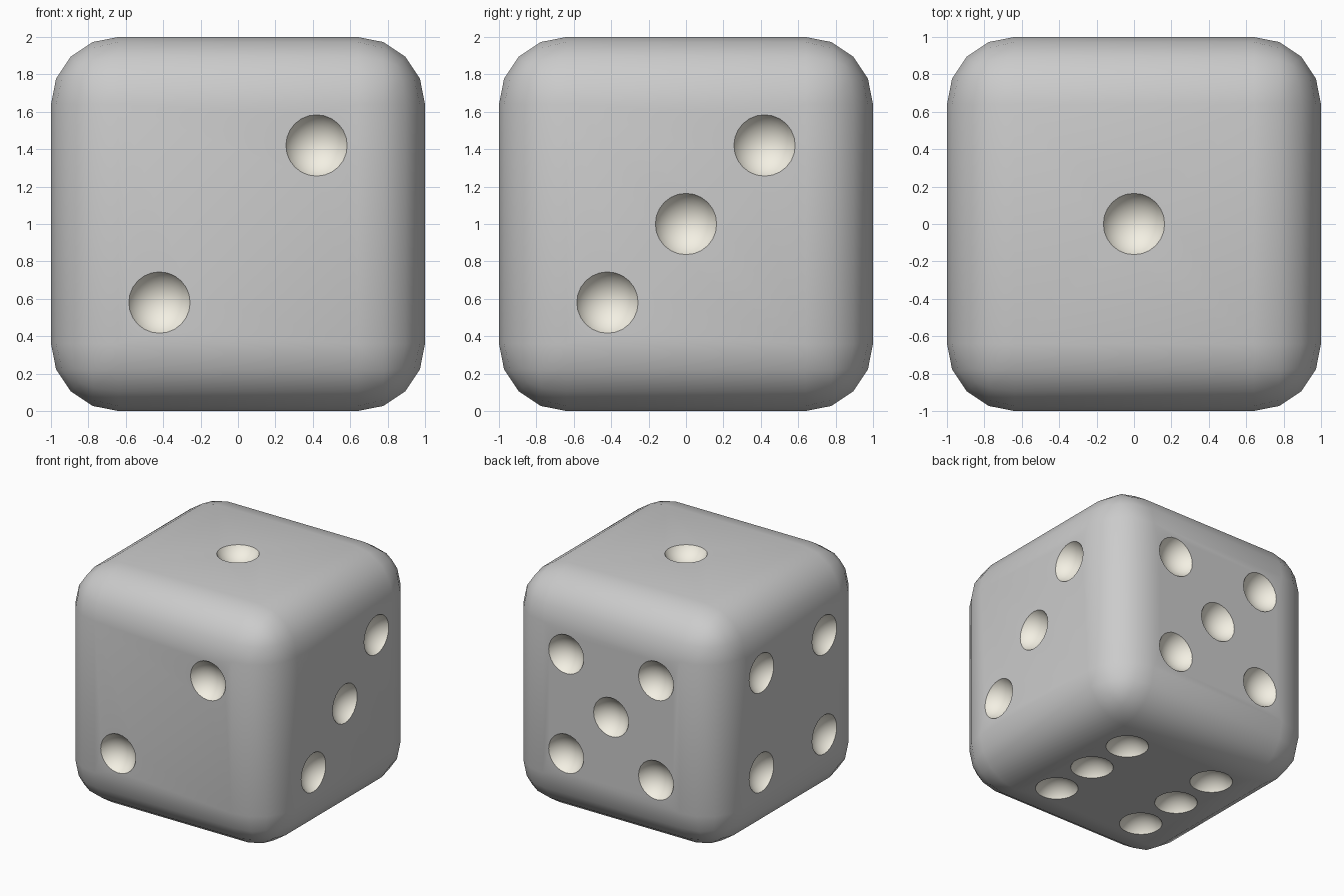
import bpy, bmesh, math
from mathutils import Vector, Matrix

if "Cube" in bpy.data.objects:
    bpy.data.objects.remove(bpy.data.objects["Cube"])

P = 0.42                      # pip spacing from face centre
PIP_R, BALL_R = 0.165, 0.188  # rim radius, cutter sphere radius
LIFT = math.sqrt(BALL_R ** 2 - PIP_R ** 2)

diag = [(-P, -P), (P, P)]
four = diag + [(-P, P), (P, -P)]
# face normal, in-face u axis, in-face v axis, pip layout
FACES = [
    ((0, 0, 1), (1, 0, 0), (0, 1, 0), [(0, 0)]),
    ((0, -1, 0), (1, 0, 0), (0, 0, 1), diag),
    ((1, 0, 0), (0, 1, 0), (0, 0, 1), diag + [(0, 0)]),
    ((-1, 0, 0), (0, 1, 0), (0, 0, 1), four),
    ((0, 1, 0), (1, 0, 0), (0, 0, 1), four + [(0, 0)]),
    ((0, 0, -1), (1, 0, 0), (0, 1, 0), four + [(-P, 0), (P, 0)]),
]


def new_object(name, bm):
    mesh = bpy.data.meshes.new(name)
    bm.to_mesh(mesh)
    bm.free()
    obj = bpy.data.objects.new(name, mesh)
    bpy.context.collection.objects.link(obj)
    return obj


cream = bpy.data.materials.new("pip_cream")
cream.diffuse_color = (0.9, 0.87, 0.77, 1)
cream.use_nodes = True
cream.node_tree.nodes["Principled BSDF"].inputs["Base Color"].default_value = cream.diffuse_color

# rounded cube body
bm = bmesh.new()
bmesh.ops.create_cube(bm, size=2, matrix=Matrix.Translation((0, 0, 1)))
bmesh.ops.bevel(bm, geom=bm.edges[:], offset=0.36, segments=4,
                profile=0.5, affect='EDGES')
die = new_object("die_body", bm)

# pip cutters: one sphere per pip, poles along the face normal
bm = bmesh.new()
for n, u, v, layout in FACES:
    n, u, v = Vector(n), Vector(u), Vector(v)
    turn = n.to_track_quat('Z', 'Y').to_matrix().to_4x4()
    for a, b in layout:
        pos = Vector((0, 0, 1)) + n * (1 + LIFT) + u * a + v * b
        bmesh.ops.create_uvsphere(bm, u_segments=24, v_segments=16, radius=BALL_R,
                                  matrix=Matrix.Translation(pos) @ turn)
for f in bm.faces:
    f.material_index = 1
cutter = new_object("pip_cutter", bm)
cutter.hide_render = True

# slot 0 stays plain grey, slot 1 is the pip colour
for obj in (die, cutter):
    obj.data.materials.append(None)
    obj.data.materials.append(cream)

# carve the pips
cut = die.modifiers.new("pips", 'BOOLEAN')
cut.operation = 'DIFFERENCE'
cut.solver = 'EXACT'
cut.object = cutter
bpy.context.view_layer.objects.active = die
die.select_set(True)
bpy.ops.object.modifier_apply(modifier=cut.name)
bpy.data.objects.remove(cutter)

bpy.ops.object.shade_smooth_by_angle(angle=math.radians(35))
